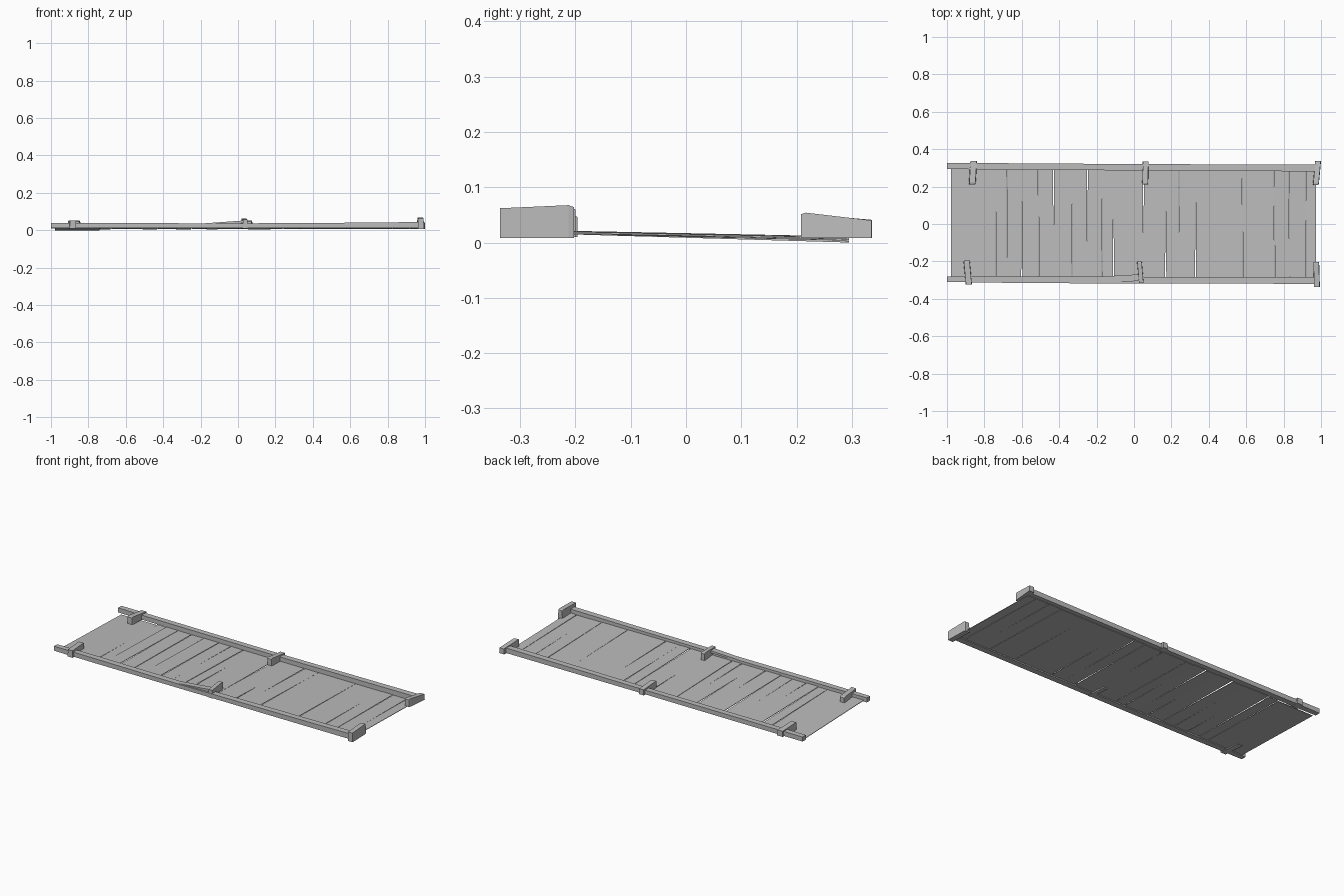
import bpy, bmesh, random
from mathutils import Vector

random.seed(4)
cube = bpy.data.objects.get("Cube")
if cube:
    bpy.data.objects.remove(cube)

grey = bpy.data.materials.new("weathered_grey")
grey.use_nodes = True
colour = (0.5, 0.5, 0.5, 1)
grey.diffuse_color = colour
grey.node_tree.nodes["Principled BSDF"].inputs["Base Color"].default_value = colour


def loft(name, sections):
    """Skin a row of four-cornered sections into a closed beam."""
    bm = bmesh.new()
    rings = [[bm.verts.new(p) for p in s] for s in sections]
    for a, b in zip(rings, rings[1:]):
        for i in range(4):
            j = (i + 1) % 4
            bm.faces.new((a[i], a[j], b[j], b[i]))
    bm.faces.new(rings[0])
    bm.faces.new(rings[-1])
    bmesh.ops.recalc_face_normals(bm, faces=bm.faces)
    mesh = bpy.data.meshes.new(name)
    bm.to_mesh(mesh)
    bm.free()
    mesh.materials.append(grey)
    obj = bpy.data.objects.new(name, mesh)
    bpy.context.collection.objects.link(obj)
    return obj


def rail_section(x, y0, y1, z0, z1):
    return [(x, y0, z0), (x, y1, z0), (x, y1, z1), (x, y0, z1)]


# Deck planks, sloping gently down to the back, each a little uneven
seams = [-0.98, -0.74, -0.68, -0.6, -0.51, -0.43, -0.33, -0.25, -0.17, -0.11,
         0.05, 0.17, 0.24, 0.33, 0.58, 0.75, 0.83, 0.92, 0.975]
thick = 0.003
for n, (x0, x1) in enumerate(zip(seams, seams[1:])):
    front_z = 0.018 + random.uniform(-0.002, 0.002)
    back_z = 0.003 + random.uniform(0, 0.006) * (n > 0) - 0.003 * (n == 0)
    skew = random.uniform(-0.004, 0.004)
    ends = []
    for y, z, s in ((-0.285, front_z, -skew), (0.295, back_z, skew)):
        a, b = x0 + 0.001 + s * (n > 0), x1 - 0.001 + s * (n < len(seams) - 2)
        ends.append([(a, y, z), (b, y, z), (b, y, z + thick), (a, y, z + thick)])
    loft(f"deck_plank_{n + 1}", ends)

# Short splits in the boards, as very thin slivers
for n, (x, y, length) in enumerate([(-0.68, 0.27, 0.04), (-0.11, 0.26, 0.04),
                                    (-0.43, -0.24, 0.06), (0.66, 0.27, 0.03)]):
    z = 0.0135 - 0.026 * y
    loft(f"board_split_{n + 1}", [
        [(x - 0.001, v, z), (x + 0.001, v, z), (x + 0.001, v, z + 0.001), (x - 0.001, v, z + 0.001)]
        for v in (y - length / 2, y + length / 2)])

# Side rails
loft("back_rail", [
    rail_section(-1.0, 0.295, 0.327, 0.010, 0.037),
    rail_section(-0.85, 0.292, 0.326, 0.010, 0.037),
    rail_section(0.05, 0.286, 0.320, 0.010, 0.035),
    rail_section(0.98, 0.281, 0.318, 0.010, 0.040)])
loft("front_rail_right", [
    rail_section(-1.0, -0.310, -0.280, 0.012, 0.039),
    rail_section(-0.72, -0.314, -0.279, 0.012, 0.039),
    rail_section(-0.18, -0.318, -0.281, 0.013, 0.037),
    rail_section(0.05, -0.318, -0.282, 0.013, 0.037)])
loft("front_rail_left", [
    rail_section(0.02, -0.318, -0.282, 0.013, 0.037),
    rail_section(0.55, -0.319, -0.283, 0.012, 0.040),
    rail_section(0.98, -0.320, -0.284, 0.012, 0.044)])
loft("front_rail_splinter", [
    rail_section(-0.18, -0.312, -0.281, 0.030, 0.037),
    rail_section(0.03, -0.305, -0.269, 0.038, 0.052)])


def clamp(name, x, lean, width, outer, inner, z0, outer_z, inner_z):
    """Short tapered cross block gripping a rail."""
    sections = []
    for t in (0, 0.93, 1):
        y = outer + (inner - outer) * t
        top = outer_z + (inner_z - outer_z) * t - (0.004 if t == 1 else 0)
        mid, half = x + lean * (t - 0.5), width * (0.5 if t < 1 else 0.44)
        sections.append([(mid - half, y, z0), (mid + half, y, z0),
                         (mid + half * 0.9, y, top), (mid - half * 0.9, y, top)])
    loft(name, sections)


# Cross clamps along both rails
clamp("front_clamp_right", -0.889, -0.012, 0.034, -0.324, -0.196, 0.010, 0.052, 0.050)
clamp("front_clamp_middle", 0.034, -0.010, 0.026, -0.316, -0.200, 0.010, 0.058, 0.064)
clamp("front_clamp_left", 0.976, -0.004, 0.032, -0.337, -0.203, 0.008, 0.062, 0.068)
clamp("back_clamp_right", -0.861, -0.008, 0.036, 0.337, 0.212, 0.008, 0.041, 0.052)
clamp("back_clamp_middle", 0.061, -0.003, 0.032, 0.333, 0.212, 0.008, 0.041, 0.052)
clamp("back_clamp_left", 0.978, -0.012, 0.032, 0.336, 0.208, 0.008, 0.040, 0.055)
